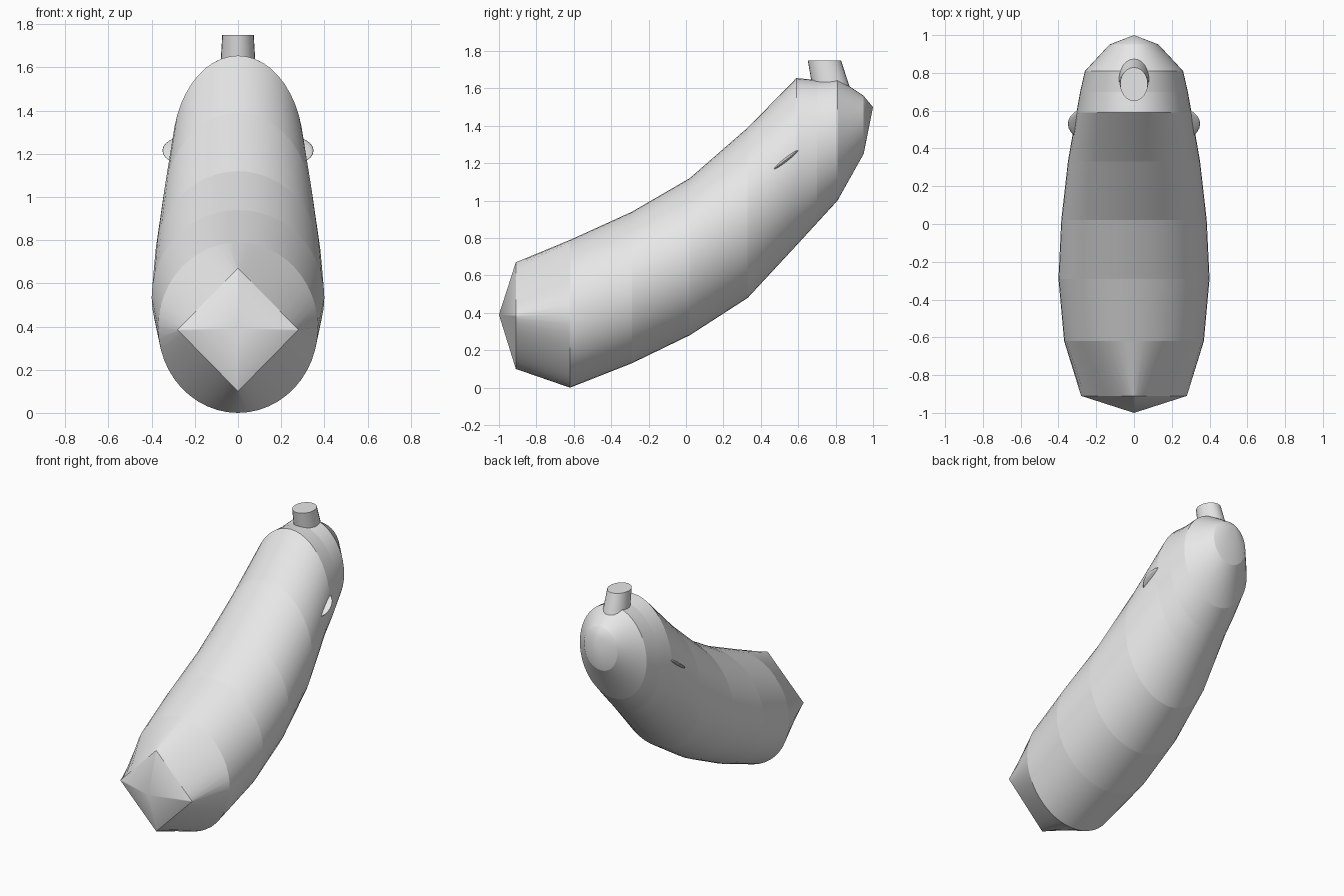
import bpy, bmesh, math
from mathutils import Matrix, Vector

if "Cube" in bpy.data.objects:
    bpy.data.objects.remove(bpy.data.objects["Cube"], do_unlink=True)

grey = bpy.data.materials.new("plain_grey")
grey.use_nodes = True
tone = (0.8, 0.8, 0.8, 1)
grey.diffuse_color = tone
grey.node_tree.nodes["Principled BSDF"].inputs["Base Color"].default_value = tone

SIDES = 48


def make_object(name, bm):
    bmesh.ops.recalc_face_normals(bm, faces=bm.faces)
    mesh = bpy.data.meshes.new(name)
    bm.to_mesh(mesh)
    bm.free()
    mesh.materials.append(grey)
    obj = bpy.data.objects.new(name, mesh)
    bpy.context.collection.objects.link(obj)
    return obj


def ring(bm, y, low, high, half_width, power):
    """Upright cross-section; power 1 is an ellipse, power 2 a diamond."""
    mid, half = (low + high) / 2, (high - low) / 2
    verts = []
    for i in range(SIDES):
        a = math.tau * i / SIDES
        c, s = math.cos(a), math.sin(a)
        x = math.copysign(abs(c) ** power, c)
        z = math.copysign(abs(s) ** power, s)
        verts.append(bm.verts.new((half_width * x, y, mid + half * z)))
    return verts


# Curved body: y, bottom, top, half width, section power
stations = [
    (-0.91, 0.10, 0.67, 0.28, 2),
    (-0.62, 0.00, 0.79, 0.37, 1),
    (-0.29, 0.13, 0.94, 0.40, 1),
    (0.02, 0.28, 1.12, 0.385, 1),
    (0.33, 0.48, 1.39, 0.35, 1),
    (0.59, 0.76, 1.655, 0.305, 1),
    (0.70, 0.88, 1.645, 0.285, 1),
    (0.81, 1.00, 1.655, 0.26, 1),
    (0.95, 1.25, 1.56, 0.13, 1),
]
bm = bmesh.new()
rings = [ring(bm, *s) for s in stations]
for a, b in zip(rings, rings[1:]):
    for i in range(SIDES):
        j = (i + 1) % SIDES
        bm.faces.new((a[i], a[j], b[j], b[i]))

# Pointed ends
for loop, tip in ((rings[0], (0, -1, 0.39)), (rings[-1], (0, 1, 1.5))):
    apex = bm.verts.new(tip)
    for i in range(SIDES):
        bm.faces.new((loop[i], loop[(i + 1) % SIDES], apex))

# Smooth around the body, faceted along its length
for f in bm.faces:
    f.smooth = True
for r in rings:
    for i in range(SIDES):
        bm.edges.get((r[i], r[(i + 1) % SIDES])).smooth = False
make_object("body", bm)

# Leaning oval stem
bm = bmesh.new()
bmesh.ops.create_cone(bm, cap_ends=True, segments=24, radius1=0.085, radius2=0.073, depth=0.2)
for v in bm.verts:
    v.co.y = v.co.y * 1.22 - 0.25 * v.co.z
bmesh.ops.translate(bm, verts=bm.verts, vec=(0, 0.765, 1.65))
for f in bm.faces:
    f.smooth = len(f.verts) == 4
for e in bm.edges:
    e.smooth = all(f.smooth for f in e.link_faces)
make_object("stem", bm)

# Thin tilted side fins
for side, name in ((1, "left_fin"), (-1, "right_fin")):
    bm = bmesh.new()
    bmesh.ops.create_uvsphere(bm, u_segments=24, v_segments=12, radius=0.105)
    place = (Matrix.Translation(Vector((side * 0.245, 0.53, 1.215)))
             @ Matrix.Rotation(math.radians(38), 4, 'X')
             @ Matrix.Diagonal((1, 1, 0.12, 1)))
    bmesh.ops.transform(bm, matrix=place, verts=bm.verts)
    for f in bm.faces:
        f.smooth = True
    make_object(name, bm)
